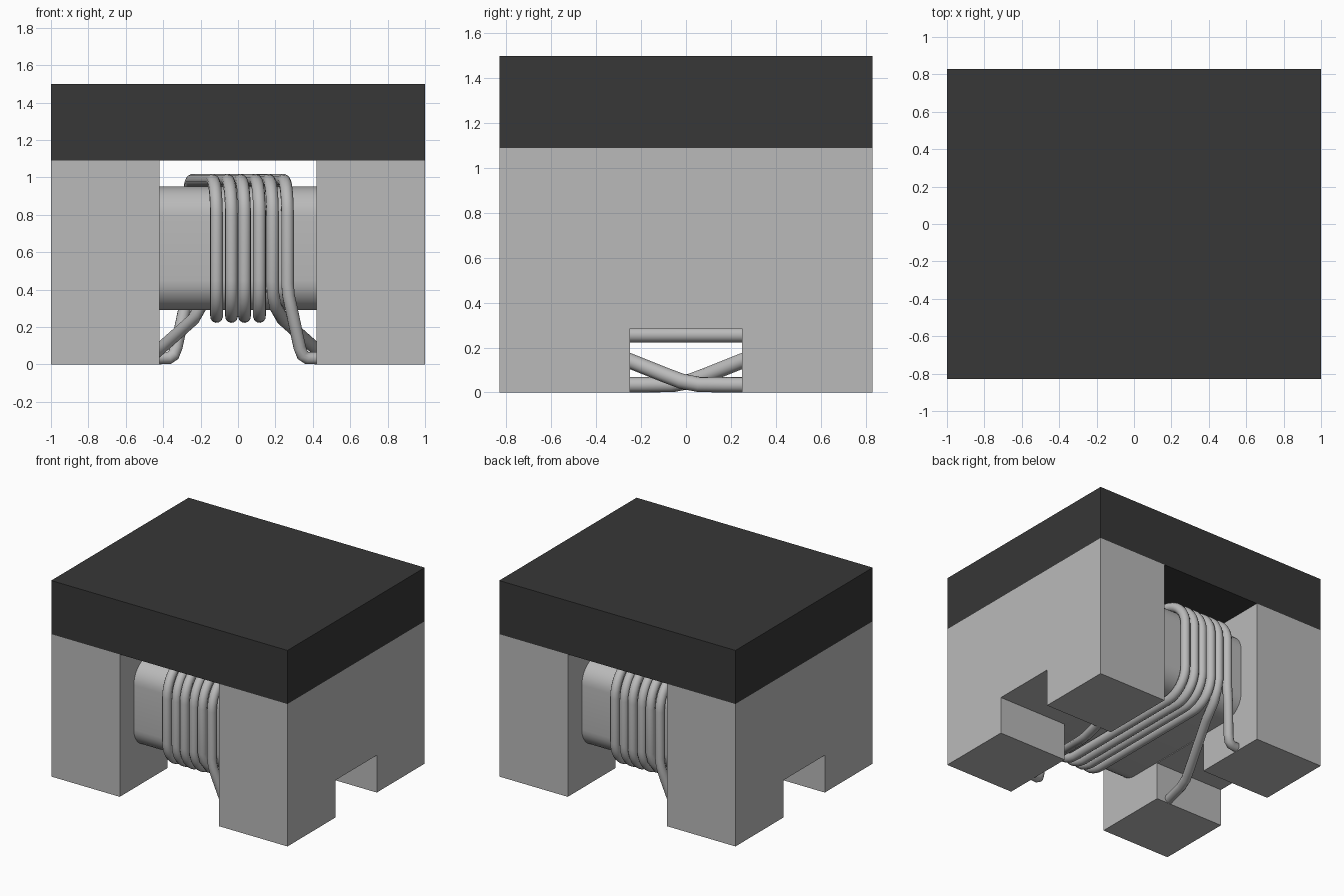
import bpy, bmesh, math

cube = bpy.data.objects.get("Cube")
if cube:
    bpy.data.objects.remove(cube, do_unlink=True)


def material(name, value):
    m = bpy.data.materials.new(name)
    m.use_nodes = True
    col = (value, value, value, 1)
    m.diffuse_color = col
    m.node_tree.nodes["Principled BSDF"].inputs["Base Color"].default_value = col
    return m


dark = material("dark grey", 0.038)
light = material("light grey", 0.49)


def prism(name, profile, x0, x1, mat, smooth=False):
    """Extrude a (y, z) profile from x0 to x1."""
    bm = bmesh.new()
    face = bm.faces.new([bm.verts.new((x0, y, z)) for y, z in profile])
    ext = bmesh.ops.extrude_face_region(bm, geom=[face])
    verts = [v for v in ext["geom"] if isinstance(v, bmesh.types.BMVert)]
    bmesh.ops.translate(bm, vec=(x1 - x0, 0, 0), verts=verts)
    bmesh.ops.recalc_face_normals(bm, faces=bm.faces)
    mesh = bpy.data.meshes.new(name)
    bm.to_mesh(mesh)
    bm.free()
    mesh.materials.append(mat)
    ob = bpy.data.objects.new(name, mesh)
    bpy.context.collection.objects.link(ob)
    if smooth:
        finish(ob)
    return ob


def finish(ob):
    bpy.ops.object.select_all(action='DESELECT')
    ob.select_set(True)
    bpy.context.view_layer.objects.active = ob
    if ob.type == 'CURVE':
        bpy.ops.object.convert(target='MESH')
    bpy.ops.object.shade_smooth_by_angle(angle=math.radians(40))


# Rounded section shared by the core and the winding path
HY, Z_LOW, Z_HIGH, R = 0.50, 0.45, 0.79, 0.16
WIRE = 0.034


def corner(cy, cz, start, r, steps=8):
    """Quarter arc in the y-z plane, turning clockwise from start degrees."""
    out = []
    for i in range(steps + 1):
        a = math.radians(start - 90 * i / steps)
        out.append((cy + r * math.cos(a), cz + r * math.sin(a)))
    return out


def over_top(r):
    return corner(-HY, Z_HIGH, 180, r) + corner(HY, Z_HIGH, 90, r)


def under_bottom(r):
    return corner(HY, Z_LOW, 0, r) + corner(-HY, Z_LOW, -90, r)


# Cap, legs with a notch, core
prism("top_plate", [(-.83, 1.09), (.83, 1.09), (.83, 1.5), (-.83, 1.5)], -1, 1, dark)
leg = [(-.83, 0), (-.25, 0), (-.25, .285), (.25, .285), (.25, 0), (.83, 0), (.83, 1.09), (-.83, 1.09)]
prism("left_leg_block", leg, .42, 1, light)
prism("right_leg_block", leg, -1, -.42, light)
prism("winding_core", over_top(R) + under_bottom(R), -.42, .42, light, True)

# Winding path: three slanted passes over the top, two straight ones below
PITCH = 0.075
RW = R + WIRE
REACH = HY + RW
path = [(.46, -.60, .034), (.37, -.61, .034), (.345, -.62, .05), (.33, -.63, .09),
        (.285, -.68, .30), (.27, -.692, .37), (.265, -REACH, .43)]
for turn in range(3):
    x = .265 - 2 * PITCH * turn
    path += [(x - PITCH * (y + REACH) / REACH, y, z) for y, z in over_top(RW)]
    if turn < 2:
        path += [(x - 2 * PITCH, y, z) for y, z in under_bottom(RW)]
# Lead crossing below the core to the opposite foot
path += [(-.185, REACH, .45), (-.187, .675, .38), (-.20, .63, .31), (-.24, .50, .24),
         (-.42, .10, .08), (-.455, .02, .05), (-.48, -.06, .035), (-.51, -.18, .034), (-.54, -.30, .034)]


def wire(name, sign):
    cu = bpy.data.curves.new(name, 'CURVE')
    cu.dimensions = '3D'
    cu.bevel_depth = WIRE
    cu.bevel_resolution = 4
    cu.use_fill_caps = True
    sp = cu.splines.new('POLY')
    sp.points.add(len(path) - 1)
    for p, (x, y, z) in zip(sp.points, path):
        p.co = (sign * x, sign * y, z, 1)
    cu.materials.append(light)
    ob = bpy.data.objects.new(name, cu)
    bpy.context.collection.objects.link(ob)
    finish(ob)


# The second wire is the first turned half round
wire("first_wire", 1)
wire("second_wire", -1)
